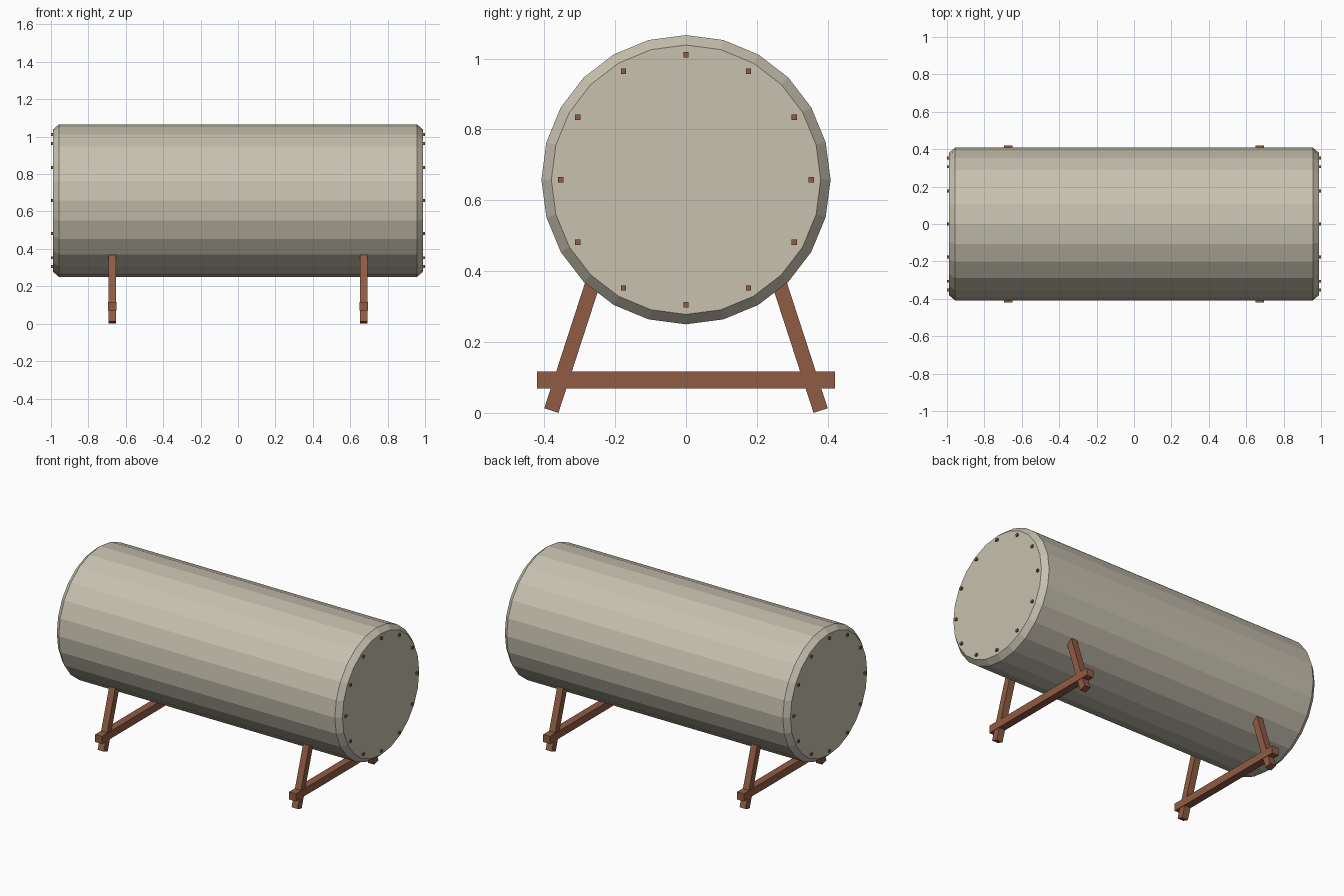
import bpy, bmesh, math
from mathutils import Vector

if "Cube" in bpy.data.objects:
    bpy.data.objects.remove(bpy.data.objects["Cube"])


def material(name, rgb):
    m = bpy.data.materials.new(name)
    m.diffuse_color = (*rgb, 1.0)
    m.use_nodes = True
    m.node_tree.nodes["Principled BSDF"].inputs["Base Color"].default_value = m.diffuse_color
    return m


HIDE = material("pale canvas", (0.57, 0.535, 0.43))
WOOD = material("brown wood", (0.28, 0.107, 0.058))

AXIS_Z = 0.658      # height of the drum axis
RADIUS = 0.408
LEG_X = 0.672       # stand positions along the drum


def finish(name, bm, mat):
    bmesh.ops.recalc_face_normals(bm, faces=bm.faces)
    mesh = bpy.data.meshes.new(name)
    bm.to_mesh(mesh)
    bm.free()
    mesh.materials.append(mat)
    ob = bpy.data.objects.new(name, mesh)
    bpy.context.collection.objects.link(ob)
    return ob


def box(name, centre, size, mat, tilt=0.0):
    bm = bmesh.new()
    bmesh.ops.create_cube(bm, size=1.0)
    bmesh.ops.scale(bm, vec=size, verts=bm.verts)
    ob = finish(name, bm, mat)
    ob.location = centre
    ob.rotation_euler.x = tilt
    return ob


# Drum: 24-sided rings along x, narrowing at both ends, with flat caps
bm = bmesh.new()
rings = []
for x, r in ((-0.99, 0.38), (-0.957, RADIUS), (0.957, RADIUS), (0.99, 0.38)):
    rings.append([bm.verts.new((x, r * math.sin(a), AXIS_Z + r * math.cos(a)))
                  for a in (i * math.tau / 24 for i in range(24))])
for a, b in zip(rings, rings[1:]):
    for i in range(24):
        j = (i + 1) % 24
        bm.faces.new((a[i], a[j], b[j], b[i]))
bm.faces.new(rings[0])
bm.faces.new(rings[-1])
finish("drum", bm, HIDE)

# Twelve square pegs around each cap
for side, label in ((-1, "left"), (1, "right")):
    for i in range(12):
        a = i * math.tau / 12
        box(f"{label}_peg_{i + 1}",
            (side * 0.99, 0.353 * math.sin(a), AXIS_Z + 0.353 * math.cos(a)),
            (0.02, 0.015, 0.015), WOOD)

# Two stands, each with a pair of leaning legs and a crossbar
LEAN = math.radians(18)
LENGTH = 0.42
for sx, label in ((-1, "left"), (1, "right")):
    for sy, face in ((-1, "front"), (1, "back")):
        foot = Vector((sx * LEG_X, sy * 0.38, 0.0065))
        up = Vector((0, -sy * math.sin(LEAN), math.cos(LEAN)))
        box(f"{label}_{face}_leg", foot + up * LENGTH / 2,
            (0.042, 0.042, LENGTH), WOOD, sy * LEAN)
    box(f"{label}_crossbar", (sx * LEG_X, 0, 0.093), (0.047, 0.842, 0.047), WOOD)
